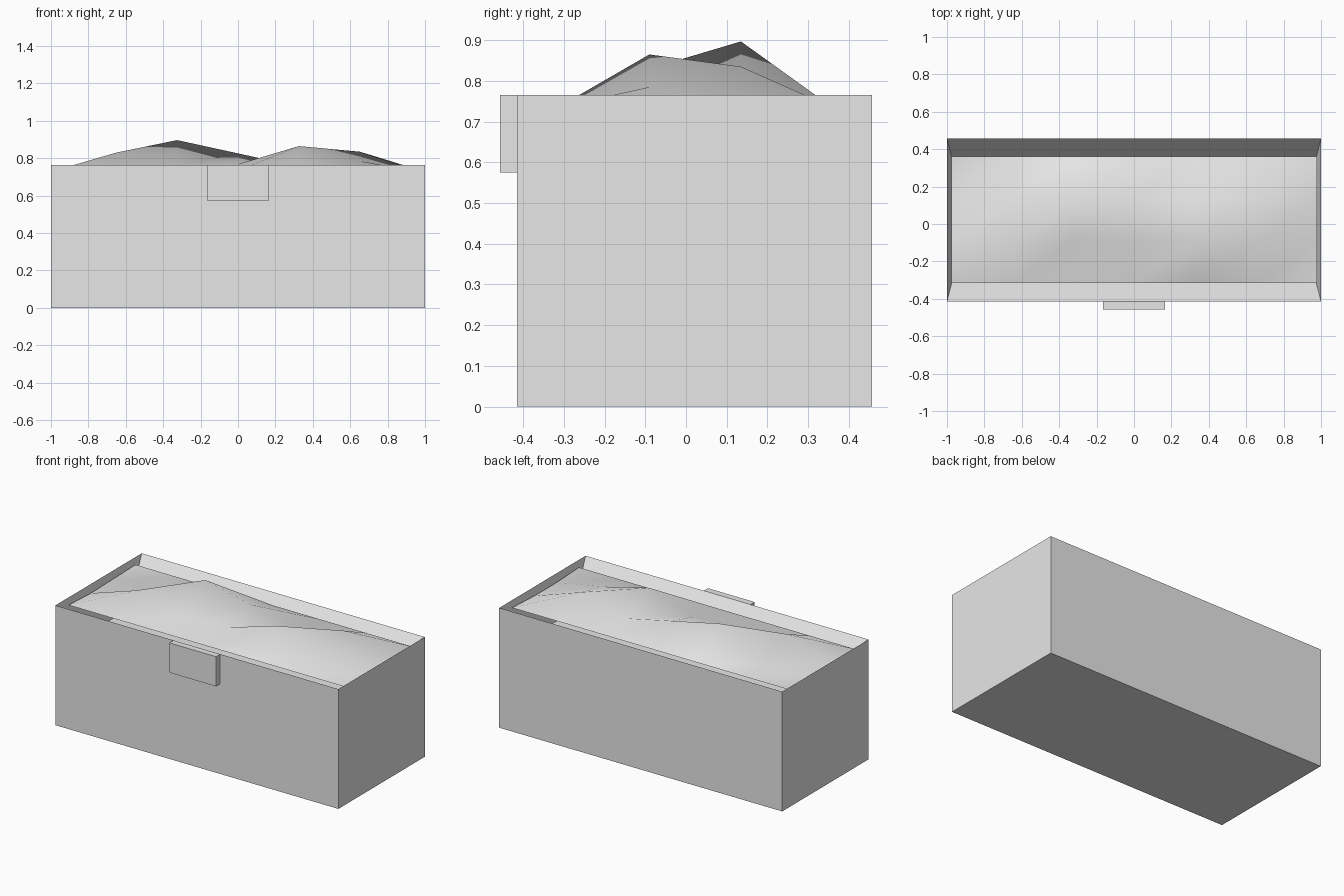
import bpy
import bmesh

if "Cube" in bpy.data.objects:
    bpy.data.objects.remove(bpy.data.objects["Cube"])

grey = bpy.data.materials.new("plain_grey")
grey.use_nodes = True
colour = (0.8, 0.8, 0.8, 1)
grey.diffuse_color = colour
grey.node_tree.nodes["Principled BSDF"].inputs["Base Color"].default_value = colour

RIM = 0.765
FRONT, BACK = -0.415, 0.457


def finish(name, bm):
    mesh = bpy.data.meshes.new(name)
    bm.to_mesh(mesh)
    bm.free()
    obj = bpy.data.objects.new(name, mesh)
    bpy.context.collection.objects.link(obj)
    mesh.materials.append(grey)
    return obj


def box(bm, x, y, z):
    """Add a box spanning the given ranges."""
    made = bmesh.ops.create_cube(bm, size=1)["verts"]
    for v in made:
        v.co = [r[0] if c < 0 else r[1] for c, r in zip(v.co, (x, y, z))]


# Chest body: the top face is inset and pushed down into a sloping hollow
bm = bmesh.new()
box(bm, (-1, 1), (FRONT, BACK), (0, RIM))
top = max(bm.faces, key=lambda f: f.calc_center_median().z)
middle = (FRONT + BACK) / 2
floor = bmesh.ops.extrude_discrete_faces(bm, faces=[top])["faces"][0]
for v in floor.verts:
    v.co.x *= 0.95
    v.co.y = middle + (v.co.y - middle) * 0.55
    v.co.z = 0.5
bmesh.ops.recalc_face_normals(bm, faces=bm.faces)
finish("chest_body", bm)

# Latch plate on the front
bm = bmesh.new()
box(bm, (-0.165, 0.165), (-0.457, FRONT), (0.575, RIM))
finish("latch_plate", bm)

# Heaped contents: a coarse rolling sheet, low around its border
EDGE = 0.735
rows = [
    [EDGE] * 7,
    [0.725, 0.83, 0.76, 0.768, 0.865, 0.785, 0.725],
    [0.73, 0.718, 0.897, 0.826, 0.755, 0.835, 0.725],
    [EDGE] * 7,
]
bm = bmesh.new()
grid = [[bm.verts.new((-0.977 + i * 0.3257, -0.315 + j * 0.225, z))
         for i, z in enumerate(row)] for j, row in enumerate(rows)]
for low, high in zip(grid, grid[1:]):
    for i in range(len(low) - 1):
        bm.faces.new((low[i], low[i + 1], high[i + 1], high[i]))
for f in bm.faces:
    f.smooth = True
finish("heaped_contents", bm)
